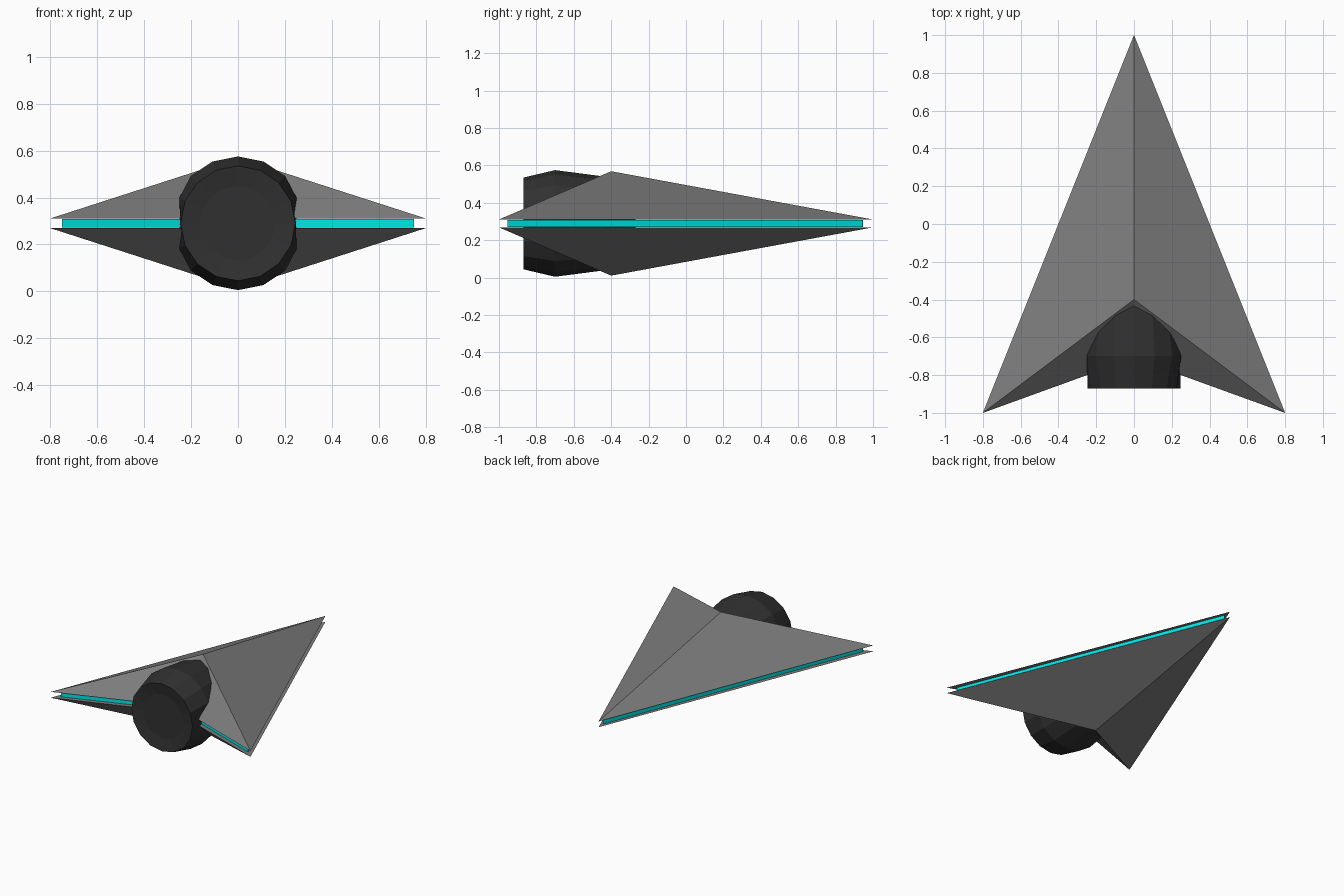
import bpy, math

if "Cube" in bpy.data.objects:
    bpy.data.objects.remove(bpy.data.objects["Cube"])

MID = 0.29  # height of the horizontal symmetry plane


def material(name, rgb):
    m = bpy.data.materials.new(name)
    m.diffuse_color = (*rgb, 1)
    m.use_nodes = True
    m.node_tree.nodes["Principled BSDF"].inputs["Base Color"].default_value = m.diffuse_color
    return m


def add_mesh(name, verts, faces, mat):
    me = bpy.data.meshes.new(name)
    me.from_pydata(verts, [], faces)
    me.materials.append(mat)
    ob = bpy.data.objects.new(name, me)
    bpy.context.collection.objects.link(ob)
    return ob


hull_mat = material("hull_grey", (0.2, 0.2, 0.2))
engine_mat = material("engine_dark", (0.03, 0.03, 0.03))
glow_mat = material("glow_cyan", (0.0, 0.8, 0.8))

# Upper and lower hull: arrowhead outline rising to a single apex
outline = [(0, 1), (-0.8, -1), (0, -0.71), (0.8, -1)]
for name, s in (("upper_hull", 1), ("lower_hull", -1)):
    verts = [(x, y, MID + s * 0.021) for x, y in outline] + [(0, -0.4, MID + s * 0.279)]
    faces = [(i, (i + 1) % 4, 4) for i in range(4)] + [(0, 2, 1), (0, 3, 2)]
    if s < 0:
        faces = [f[::-1] for f in faces]
    add_mesh(name, verts, faces, hull_mat)

# Glowing slab sandwiched between the hulls, inset from the rim
inset = [(0, 0.945), (-0.75, -0.955), (0, -0.68), (0.75, -0.955)]
verts = [(x, y, MID + h) for h in (-0.0185, 0.0185) for x, y in inset]
faces = [(0, 1, 2), (0, 2, 3), (4, 6, 5), (4, 7, 6)]
faces += [(i, i + 4, (i + 1) % 4 + 4, (i + 1) % 4) for i in range(4)]
add_mesh("glow_band", verts, [f[::-1] for f in faces], glow_mat)

# Engine: 16-sided pod along y, flattened at the sides, dished rear face
N = 16
profile = [(0.16, -0.855), (0.245, -0.87), (0.285, -0.7), (0.25, -0.43), (0.15, -0.27)]
verts = []
for r, y in profile:
    for k in range(N):
        a = 2 * math.pi * k / N
        x = max(-0.25, min(0.25, r * math.sin(a)))
        verts.append((x, y, MID + r * math.cos(a)))
faces = [tuple(range(N))[::-1], tuple(range(4 * N, 5 * N))]
for j in range(len(profile) - 1):
    for k in range(N):
        n = (k + 1) % N
        faces.append((j * N + k, j * N + n, (j + 1) * N + n, (j + 1) * N + k))
engine = add_mesh("engine_pod", verts, faces, engine_mat)

# Consistent outward normals
import bmesh
for ob in bpy.context.collection.objects:
    bm = bmesh.new()
    bm.from_mesh(ob.data)
    bmesh.ops.recalc_face_normals(bm, faces=bm.faces)
    bm.to_mesh(ob.data)
    bm.free()
